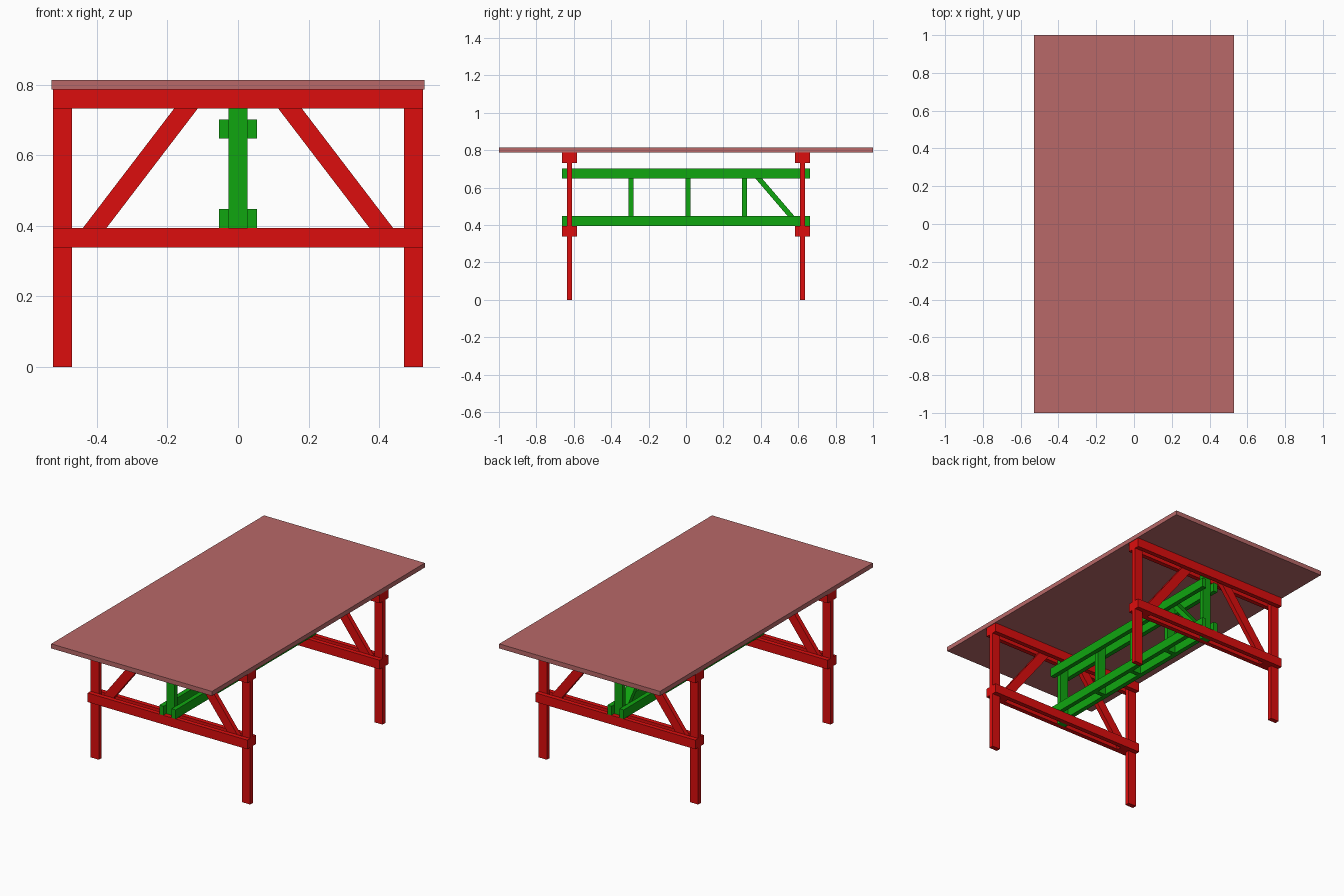
import bpy

if "Cube" in bpy.data.objects:
    bpy.data.objects.remove(bpy.data.objects["Cube"])

W, T = 0.054, 0.027            # board width and thickness
FRAME_Y = 0.622                # leg frame centre line
LOW, TOP = 0.339, 0.786        # underside of lower rail, underside of table top


def material(name, rgb):
    m = bpy.data.materials.new(name)
    m.diffuse_color = (*rgb, 1)
    m.use_nodes = True
    m.node_tree.nodes["Principled BSDF"].inputs["Base Color"].default_value = m.diffuse_color
    return m


RED = material("red_paint", (0.72, 0.004, 0.004))
GREEN = material("green_paint", (0.005, 0.38, 0.005))
WOOD = material("top_wood", (0.48, 0.14, 0.14))


def make(name, verts, mat):
    """Hexahedron from four bottom corners followed by four top corners."""
    faces = [(3, 2, 1, 0), (4, 5, 6, 7), (0, 1, 5, 4),
             (1, 2, 6, 5), (2, 3, 7, 6), (3, 0, 4, 7)]
    me = bpy.data.meshes.new(name)
    me.from_pydata(verts, [], faces)
    me.materials.append(mat)
    ob = bpy.data.objects.new(name, me)
    bpy.context.collection.objects.link(ob)
    return ob


def board(name, bottom, top, size, mat):
    """Upright or slanted board with level ends; bottom/top are end centres."""
    hx, hy = size[0] / 2, size[1] / 2
    corners = [(-hx, -hy), (hx, -hy), (hx, hy), (-hx, hy)]
    verts = [(c[0] + dx, c[1] + dy, c[2])
             for c in (bottom, top) for dx, dy in corners]
    return make(name, verts, mat)


def box(name, x, y, z0, z1, size, mat):
    return board(name, (x, y, z0), (x, y, z1), size, mat)


# Table top
box("table_top", 0, 0, TOP, TOP + T, (1.058, 2.0), WOOD)

# Two trestle frames
for end, s in (("front", -1), ("back", 1)):
    y = s * FRAME_Y
    for side, d in (("left", -1), ("right", 1)):
        box(f"{end}_{side}_leg", d * (0.525 - W / 2), y, 0, TOP, (W, T), RED)
        # Slanted brace held between the paired rails
        slope = (0.148 - 0.407) / (0.732 - 0.393)
        x_top, x_low = 0.148 + slope * W, 0.407 - slope * W
        board(f"{end}_{side}_brace", (d * x_low, y, LOW), (d * x_top, y, TOP),
              (0.067, T), RED)
    # Rails in pairs on both faces of the legs
    for layer, o in (("outer", s), ("inner", -s)):
        for level, z in (("lower", LOW), ("upper", TOP - W)):
            box(f"{end}_{level}_{layer}_rail", 0, y + o * T, z, z + W,
                (1.05, T), RED)
    # Centre post carrying the stretcher
    box(f"{end}_centre_post", 0, y, LOW, TOP, (W, T), GREEN)

# Stretcher: paired long beams above and below
Z_LOW, Z_HIGH = LOW + W, 0.648
for side, d in (("left", -1), ("right", 1)):
    for level, z in (("lower", Z_LOW), ("upper", Z_HIGH)):
        box(f"{side}_{level}_stretcher_beam", d * T * 1.5, 0, z, z + W,
            (T, FRAME_Y * 2 + 3 * T), GREEN)

# Stretcher uprights and the single diagonal
for i, y in enumerate((-0.295, 0.01, 0.313)):
    box(f"stretcher_upright_{i + 1}", 0, y, Z_LOW, Z_HIGH + W, (W, T), GREEN)
board("stretcher_diagonal", (0, 0.608, Z_LOW), (0, 0.343, Z_HIGH + W),
      (W, 0.036), GREEN)
